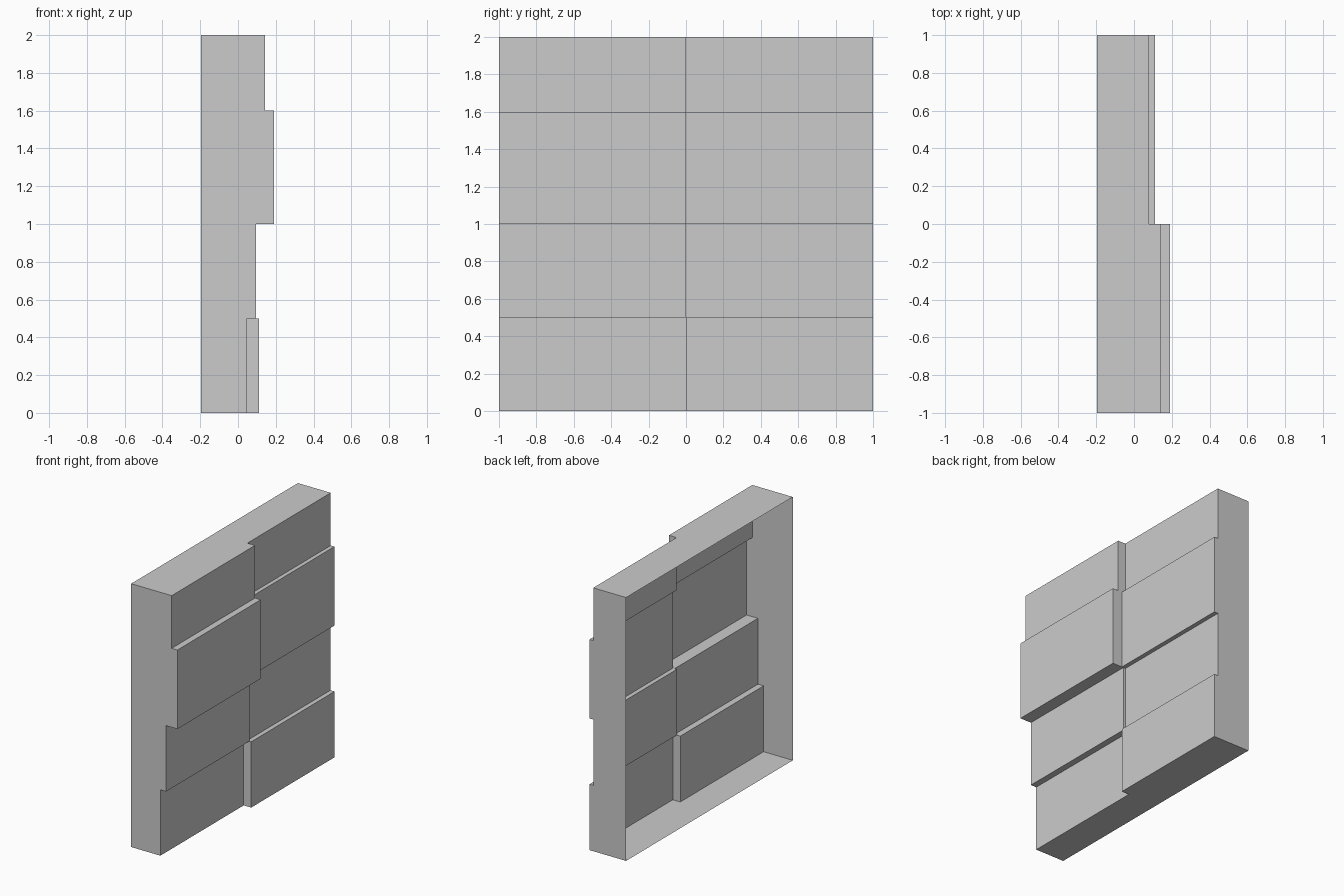
import bpy, bmesh
from mathutils import Vector

if "Cube" in bpy.data.objects:
    bpy.data.objects.remove(bpy.data.objects["Cube"])

BACK = -0.197
ROWS = [0, 0.5, 1.0, 1.6, 2.0]
COLS = [-1, 0, 1]
# front depth of each panel, bottom to top, for the two columns
DEPTH = [[0.048, 0.096, 0.191, 0.143],
         [0.111, 0.077, 0.110, 0.079]]

bm = bmesh.new()


def face(points, facing):
    f = bm.faces.new([bm.verts.new(p) for p in points])
    f.normal_update()
    if f.normal.dot(Vector(facing)) < 0:
        f.normal_flip()


for c, depths in enumerate(DEPTH):
    y0, y1 = COLS[c], COLS[c + 1]

    # front panels
    for d, z0, z1 in zip(depths, ROWS, ROWS[1:]):
        face([(d, y0, z0), (d, y1, z0), (d, y1, z1), (d, y0, z1)], (1, 0, 0))

    # ledges between rows
    for a, b, z in zip(depths, depths[1:], ROWS[1:]):
        face([(a, y0, z), (b, y0, z), (b, y1, z), (a, y1, z)],
             (0, 0, 1 if a > b else -1))

    # stepped outer side wall
    y = y0 if c == 0 else y1
    profile = [(BACK, y, ROWS[0])]
    for d, z0, z1 in zip(depths, ROWS, ROWS[1:]):
        profile += [(d, y, z0), (d, y, z1)]
    profile.append((BACK, y, ROWS[-1]))
    face(profile, (0, y, 0))

# upright steps between the two columns
for a, b, z0, z1 in zip(*DEPTH, ROWS, ROWS[1:]):
    face([(a, 0, z0), (b, 0, z0), (b, 0, z1), (a, 0, z1)],
         (0, 1 if a > b else -1, 0))

# top and bottom walls, back stays open
for row, up in ((0, -1), (-1, 1)):
    z, a, b = ROWS[row], DEPTH[0][row], DEPTH[1][row]
    face([(BACK, -1, z), (a, -1, z), (a, 0, z), (b, 0, z), (b, 1, z),
          (BACK, 1, z)], (0, 0, up))

bmesh.ops.remove_doubles(bm, verts=bm.verts, dist=0.0001)
mesh = bpy.data.meshes.new("stepped_wall_panel")
bm.to_mesh(mesh)
bm.free()
obj = bpy.data.objects.new("stepped_wall_panel", mesh)
bpy.context.collection.objects.link(obj)
